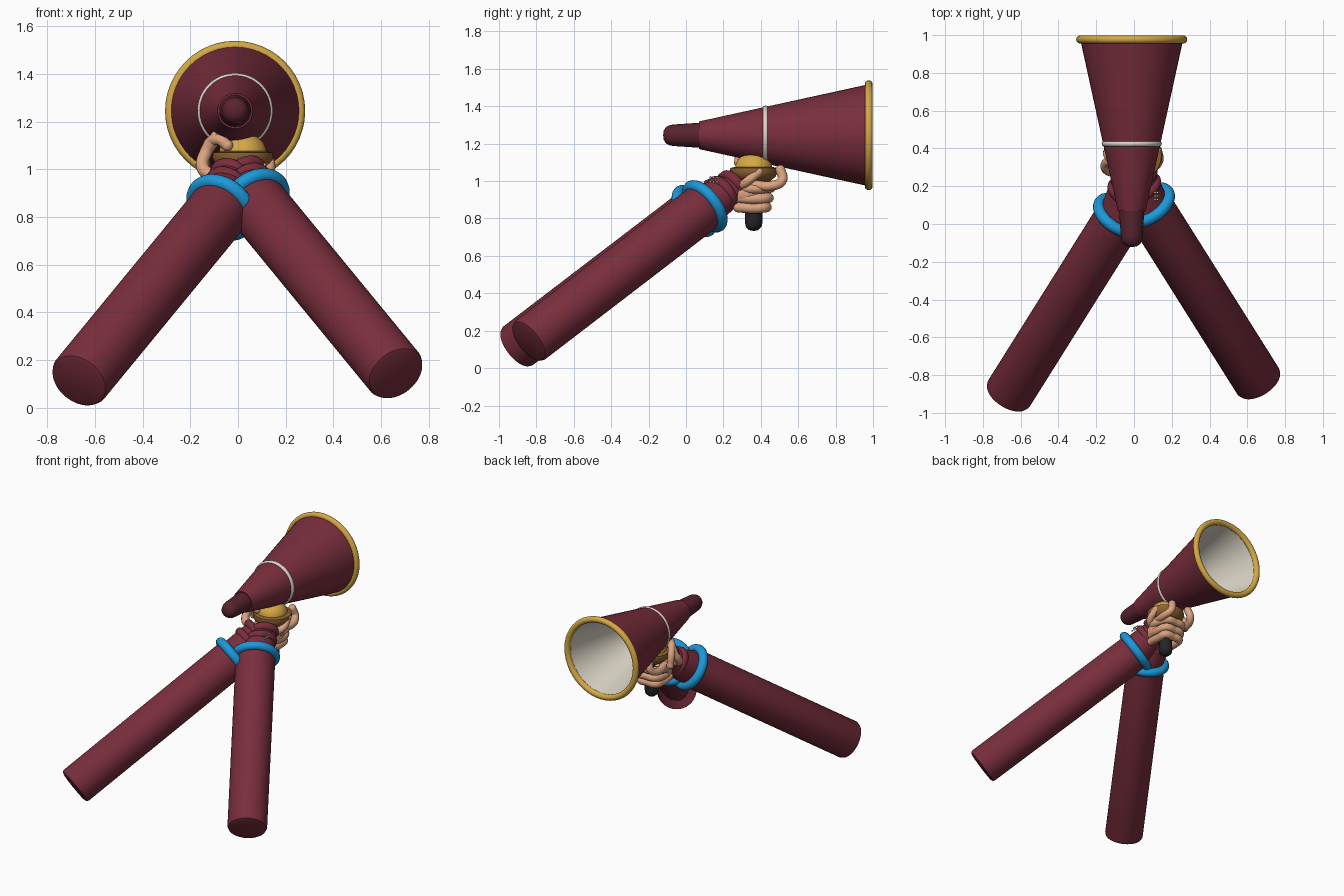
import bpy
import bmesh
import math
from mathutils import Vector

if "Cube" in bpy.data.objects:
    bpy.data.objects.remove(bpy.data.objects["Cube"])


def material(name, rgb):
    m = bpy.data.materials.new(name)
    m.use_nodes = True
    m.diffuse_color = (*rgb, 1)
    node = m.node_tree.nodes["Principled BSDF"]
    node.inputs["Base Color"].default_value = (*rgb, 1)
    node.inputs["Roughness"].default_value = 0.7
    return m


MAROON = material("maroon", (0.19, 0.027, 0.046))
DARK = material("dark maroon", (0.10, 0.017, 0.028))
BLUE = material("blue", (0.012, 0.32, 0.70))
GOLD = material("gold", (0.66, 0.39, 0.06))
CREAM = material("cream", (0.70, 0.66, 0.56))
SKIN = material("skin", (0.72, 0.37, 0.22))
BROWN = material("brown", (0.27, 0.12, 0.03))
BLACK = material("black", (0.018, 0.018, 0.02))


def finish(obj, mat, angle=40):
    if mat:
        obj.data.materials.append(mat)
    bpy.ops.object.select_all(action='DESELECT')
    obj.select_set(True)
    bpy.context.view_layer.objects.active = obj
    bpy.ops.object.shade_smooth_by_angle(angle=math.radians(angle))
    return obj


def lathe(name, profile, origin, axis, mats, bands=None, steps=48):
    """Spin (radius, height) points around an axis; bands gives a material per segment."""
    bm = bmesh.new()
    rings = []
    for r, h in profile:
        if r == 0:
            rings.append([bm.verts.new((0, 0, h))] * steps)
        else:
            rings.append([bm.verts.new((r * math.cos(a), r * math.sin(a), h))
                          for a in (i * math.tau / steps for i in range(steps))])
    for k, (lo, hi) in enumerate(zip(rings, rings[1:])):
        for i in range(steps):
            j = (i + 1) % steps
            quad = list(dict.fromkeys((lo[i], lo[j], hi[j], hi[i])))
            bm.faces.new(quad).material_index = bands[k] if bands else 0
    mesh = bpy.data.meshes.new(name)
    bm.to_mesh(mesh)
    bm.free()
    obj = bpy.data.objects.new(name, mesh)
    bpy.context.collection.objects.link(obj)
    obj.location = origin
    obj.rotation_euler = Vector(axis).to_track_quat('Z', 'Y').to_euler()
    for m in mats:
        mesh.materials.append(m)
    return finish(obj, None)


def ring(name, center, axis, major, minor, mat):
    bpy.ops.mesh.primitive_torus_add(
        major_radius=major, minor_radius=minor, major_segments=48, minor_segments=14,
        location=center, rotation=Vector(axis).to_track_quat('Z', 'Y').to_euler())
    obj = bpy.context.object
    obj.name = name
    return finish(obj, mat, 80)


def blob(name, center, scale, mat):
    bpy.ops.mesh.primitive_uv_sphere_add(segments=24, ring_count=14, location=center)
    obj = bpy.context.object
    obj.name = name
    obj.scale = scale
    return finish(obj, mat, 80)


def finger(name, points, radius):
    """Smooth tube with rounded ends."""
    curve = bpy.data.curves.new(name, 'CURVE')
    curve.dimensions = '3D'
    curve.bevel_depth = radius
    curve.bevel_resolution = 4
    curve.resolution_u = 8
    spline = curve.splines.new('BEZIER')
    spline.bezier_points.add(len(points) - 1)
    for bp, p in zip(spline.bezier_points, points):
        bp.co = p
        bp.handle_left_type = bp.handle_right_type = 'AUTO'
    curve.materials.append(SKIN)
    obj = bpy.data.objects.new(name, curve)
    bpy.context.collection.objects.link(obj)
    for i in (0, -1):
        blob(name + "_tip", points[i], (radius,) * 3, SKIN)


# Megaphone: outer cone, mouth lip, cream inside
AXIS = (0, 1, 0)
HUB = Vector((-0.012, 0, 1.245))
lathe("megaphone_cone",
      [(0, 0.07), (0.074, 0.07), (0.272, 0.975), (0.258, 0.975), (0.10, 0.30), (0, 0.30)],
      HUB, AXIS, [MAROON, CREAM], [0, 0, 1, 1, 1])
lathe("mouthpiece",
      [(0, -0.122), (0.025, -0.119), (0.044, -0.107), (0.055, -0.085), (0.058, -0.06),
       (0.068, 0.09), (0, 0.09)], HUB, AXIS, [DARK])
ring("mouth_rim", HUB + Vector((0, 0.977, 0)), AXIS, 0.273, 0.021, GOLD)
ring("middle_band", HUB + Vector((0, 0.425, 0)), AXIS, 0.144, 0.015, CREAM)

# Arms: long sleeve, blue cuff, narrow gathered wrist
R = 0.13
arms = (("right", Vector((-0.67, -0.91, 0.11)), Vector((-0.07, 0.045, 0.84)),
         Vector((-0.025, 0.25, 0.955))),
        ("left", Vector((0.665, -0.845, 0.14)), Vector((0.07, 0.10, 0.865)),
         Vector((0.03, 0.26, 0.965))))
for side, end, cuff, wrist in arms:
    d = cuff - end
    n = d.length
    lathe(side + "_arm", [(0, 0), (R - 0.02, 0), (R - 0.006, 0.006), (R, 0.02),
                          (R, n + 0.02), (0, n + 0.02)], end, d, [MAROON])
    ring(side + "_cuff", cuff, d, 0.13, 0.031, BLUE)
    w = wrist - cuff
    lathe(side + "_sleeve", [(0.115, 0), (0.085, w.length), (0, w.length)],
          cuff, w, [MAROON])
    for i, t in enumerate((0.6, 0.95)):
        ring(f"{side}_sleeve_fold_{i}", cuff.lerp(wrist, t) + Vector((0, 0, 0.01)),
             d, 0.078 - 0.006 * i, 0.028, MAROON)

# Small beads on the left sleeve
for i in range(3):
    for k in range(2):
        blob("sleeve_bead", (0.112 + 0.012 * k, 0.13 + 0.018 * i, 1.02 - 0.025 * k),
             (0.006,) * 3, CREAM)

# Bell: gold dome, brown base, black handle
BELL = Vector((0.02, 0.362, 0))
lathe("bell_dome", [(0.1, 1.06), (0.098, 1.085), (0.085, 1.115), (0.06, 1.136),
                    (0.03, 1.147), (0, 1.15)], BELL, (0, 0, 1), [GOLD])
lathe("bell_base", [(0, 0.99), (0.085, 0.995), (0.118, 1.025), (0.128, 1.05),
                    (0.125, 1.07), (0.1, 1.076), (0, 1.076)], BELL, (0, 0, 1), [BROWN])
lathe("bell_handle", [(0, 0.733), (0.025, 0.738), (0.042, 0.755), (0.047, 0.78),
                      (0.042, 1.0), (0, 1.0)], BELL, (0, 0, 1), [BLACK])

# Hands: palms, wrapped fingers, thumbs and a raised finger
for side, s in (("right", -1), ("left", 1)):
    def at(x, y, z):
        return (0.01 + s * x, y, z)
    blob(side + "_palm", at(0.055, 0.32, 0.935), (0.055, 0.085, 0.065), SKIN)
    for i, z in enumerate((0.965, 0.91, 0.86)):
        shrink = 0.012 * i
        finger(f"{side}_finger_{i}",
               [at(0.07, 0.28, z), at(0.095 - shrink, 0.37, z - 0.005),
                at(0.06, 0.445 - shrink, z), at(-0.01, 0.45 - shrink, z)], 0.028)
    finger(side + "_raised_finger",
           [at(0.09, 0.36, 0.98), at(0.105, 0.46, 0.975),
            at(0.085, 0.515, 1.005), at(0.07, 0.505, 1.06)], 0.026)
finger("right_thumb", [(-0.09, 0.27, 0.97), (-0.145, 0.29, 1.0),
                       (-0.135, 0.33, 1.07), (-0.09, 0.31, 1.135)], 0.027)
finger("right_index", [(-0.14, 0.38, 1.0), (-0.135, 0.36, 1.08),
                       (-0.08, 0.29, 1.125), (-0.045, 0.28, 1.10)], 0.024)
finger("left_thumb", [(0.09, 0.29, 0.97), (0.13, 0.33, 1.0), (0.125, 0.39, 1.05)], 0.024)
